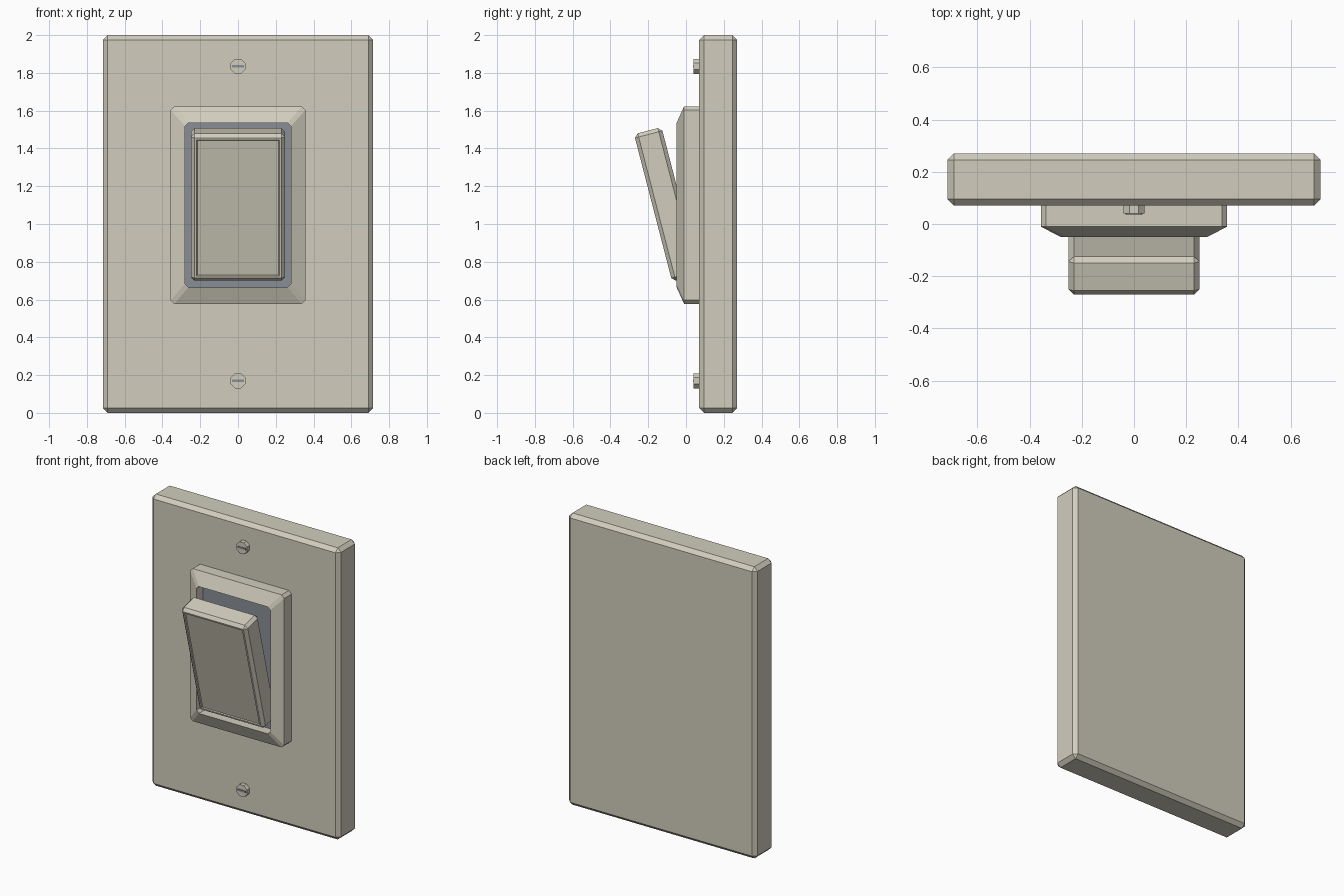
import bpy, bmesh, math
from mathutils import Vector, Matrix

if "Cube" in bpy.data.objects:
    bpy.data.objects.remove(bpy.data.objects["Cube"])


def material(name, rgb):
    m = bpy.data.materials.new(name)
    m.diffuse_color = (*rgb, 1)
    m.use_nodes = True
    m.node_tree.nodes["Principled BSDF"].inputs["Base Color"].default_value = m.diffuse_color
    return m


ivory = material("ivory plastic", (0.64, 0.61, 0.51))
slate = material("slate grey", (0.25, 0.27, 0.305))


def finish(bm, name, *mats):
    bmesh.ops.recalc_face_normals(bm, faces=bm.faces)
    mesh = bpy.data.meshes.new(name)
    bm.to_mesh(mesh)
    bm.free()
    for m in mats:
        mesh.materials.append(m)
    ob = bpy.data.objects.new(name, mesh)
    bpy.context.collection.objects.link(ob)
    return ob


def box(size, centre, bevel=0.0):
    bm = bmesh.new()
    bmesh.ops.create_cube(bm, size=1)
    bmesh.ops.scale(bm, vec=size, verts=bm.verts)
    if bevel:
        bmesh.ops.bevel(bm, geom=bm.edges[:], offset=bevel, segments=1,
                        profile=0.5, affect='EDGES')
    bmesh.ops.translate(bm, vec=centre, verts=bm.verts)
    return bm


# Wall plate
finish(box((1.43, 0.2, 2.0), (0, 0.17, 1.0), 0.025), "wall_plate", ivory)


# Raised frame with sloped border, chamfered corners and a dark recess floor
def ring(bm, hx, hz, c, y, cz=1.10):
    pts = [(hx, hz - c), (hx - c, hz), (c - hx, hz), (-hx, hz - c),
           (-hx, c - hz), (c - hx, -hz), (hx - c, -hz), (hx, c - hz)]
    return [bm.verts.new((x, y, cz + z)) for x, z in pts]


bm = bmesh.new()
rings = [ring(bm, *r) for r in ((0.357, 0.523, 0.02, 0.075),
                                (0.357, 0.523, 0.02, -0.01),
                                (0.28, 0.435, 0.018, -0.05),
                                (0.28, 0.435, 0.018, 0.02))]
for a, b in zip(rings, rings[1:]):
    for i in range(8):
        j = (i + 1) % 8
        bm.faces.new((a[i], a[j], b[j], b[i]))
bm.faces.new(rings[0])
floor = bm.faces.new(rings[-1])
floor.material_index = 1
finish(bm, "rocker_frame", ivory, slate)

# Tilted rocker with a shallow inset panel on its front
length, thick, tilt = 0.806, 0.15, math.radians(14.5)
bm = box((0.5, thick, length), (0, thick / 2, -length / 2), 0.02)
bm.normal_update()
front = min(bm.faces, key=lambda f: f.normal.y * f.calc_area())
bmesh.ops.inset_region(bm, faces=[front], thickness=0.016)
bmesh.ops.inset_region(bm, faces=[front], thickness=0.006, depth=-0.006)
bmesh.ops.transform(bm, verts=bm.verts,
                    matrix=Matrix.Translation(Vector((0, -0.275, 1.475)))
                    @ Matrix.Rotation(tilt, 4, 'X'))
finish(bm, "rocker", ivory)

# Octagonal screws with dark slots
for label, z in (("upper", 1.835), ("lower", 0.17)):
    bm = bmesh.new()
    bmesh.ops.create_cone(bm, cap_ends=True, segments=8, radius1=0.043,
                          radius2=0.043, depth=0.04)
    bmesh.ops.transform(bm, verts=bm.verts,
                        matrix=Matrix.Translation(Vector((0, 0.06, z)))
                        @ Matrix.Rotation(math.pi / 2, 4, 'X')
                        @ Matrix.Rotation(math.pi / 8, 4, 'Z'))
    finish(bm, label + "_screw", ivory)
    finish(box((0.064, 0.006, 0.013), (0, 0.039, z)), label + "_screw_slot", slate)
